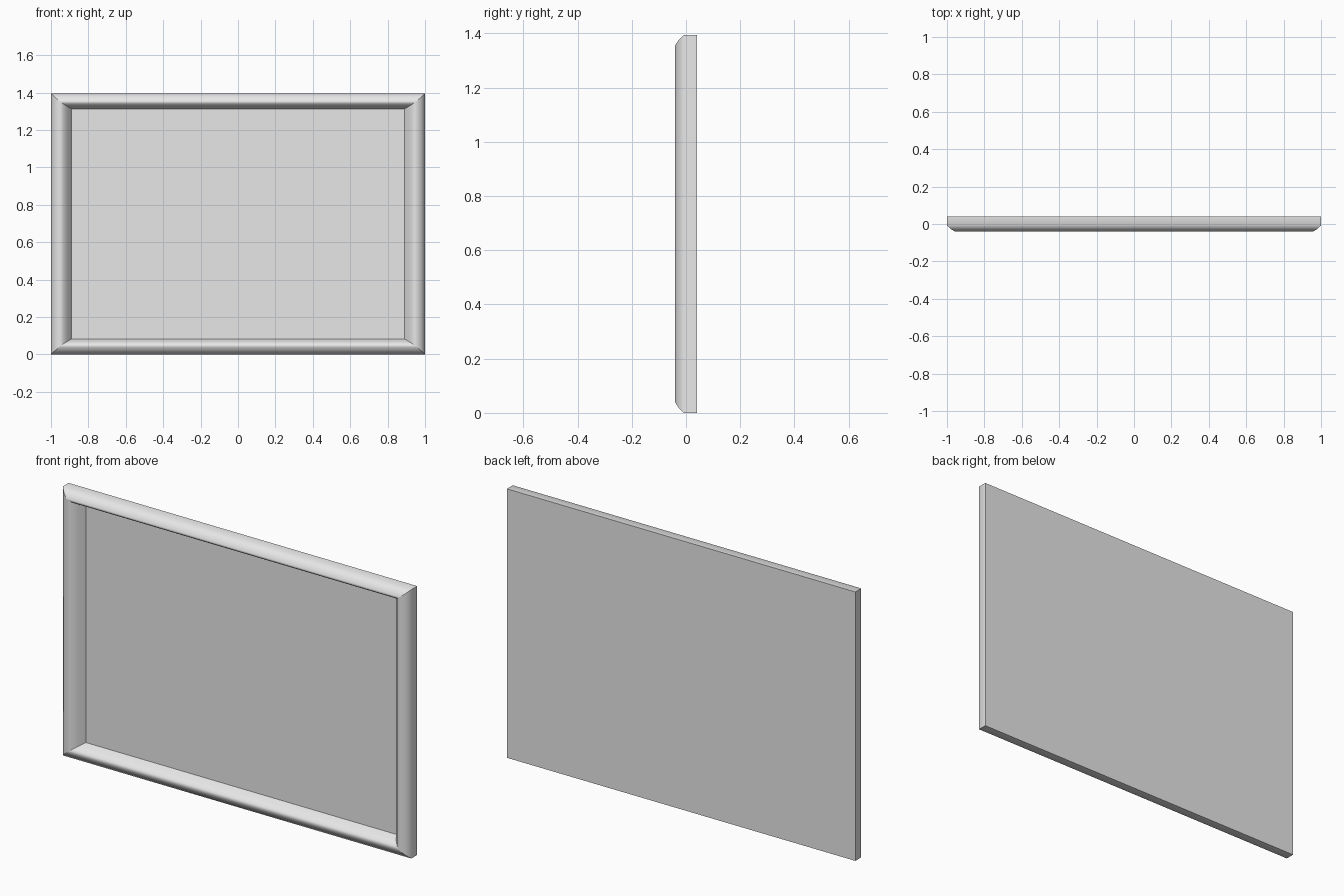
import bpy
import bmesh

if "Cube" in bpy.data.objects:
    bpy.data.objects.remove(bpy.data.objects["Cube"], do_unlink=True)

HALF_W, HEIGHT = 1.0, 1.395
PANEL_Y, BACK_Y = 0.027, 0.04

grey = bpy.data.materials.new("light grey")
grey.use_nodes = True
grey.diffuse_color = (0.8, 0.8, 0.8, 1)
grey.node_tree.nodes["Principled BSDF"].inputs["Base Color"].default_value = (0.8, 0.8, 0.8, 1)


def ring(bm, dx, dz, y):
    """Rectangle of four vertices, inset from the outer edge."""
    x, low, high = HALF_W - dx, dz, HEIGHT - dz
    return [bm.verts.new(p) for p in
            ((-x, y, low), (x, y, low), (x, y, high), (-x, y, high))]


def finish(bm, name):
    bmesh.ops.recalc_face_normals(bm, faces=bm.faces)
    mesh = bpy.data.meshes.new(name)
    bm.to_mesh(mesh)
    bm.free()
    mesh.materials.append(grey)
    obj = bpy.data.objects.new(name, mesh)
    bpy.context.collection.objects.link(obj)
    return obj


def loft(name, profile, smooth):
    """Closed solid through rectangular rings, with sharp mitres and ends."""
    bm = bmesh.new()
    rings = [ring(bm, *p) for p in profile]
    for a, b in zip(rings, rings[1:]):
        for i in range(4):
            j = (i + 1) % 4
            face = bm.faces.new((a[i], a[j], b[j], b[i]))
            face.smooth = smooth
    bm.faces.new(rings[0])
    bm.faces.new(rings[-1])
    ends = set(rings[0] + rings[-1])
    corner = {v: i for r in rings for i, v in enumerate(r)}
    for e in bm.edges:
        a, b = e.verts
        if corner[a] == corner[b] or (a in ends and b in ends):
            e.smooth = False
    return finish(bm, name)


# Rounded moulding: side inset, top inset, depth, from the back to the opening
moulding = [
    (0, 0, BACK_Y),
    (0, 0, -0.008),
    (0.02, 0.019, -0.027),
    (0.043, 0.039, -0.04),
    (0.065, 0.055, -0.031),
    (0.087, 0.069, -0.008),
    (0.11, 0.083, PANEL_Y + 0.002),
]
loft("frame", moulding, True)

# Flat panel filling the opening
loft("panel", [(0.108, 0.081, PANEL_Y + 0.008), (0.108, 0.081, PANEL_Y)], False)
